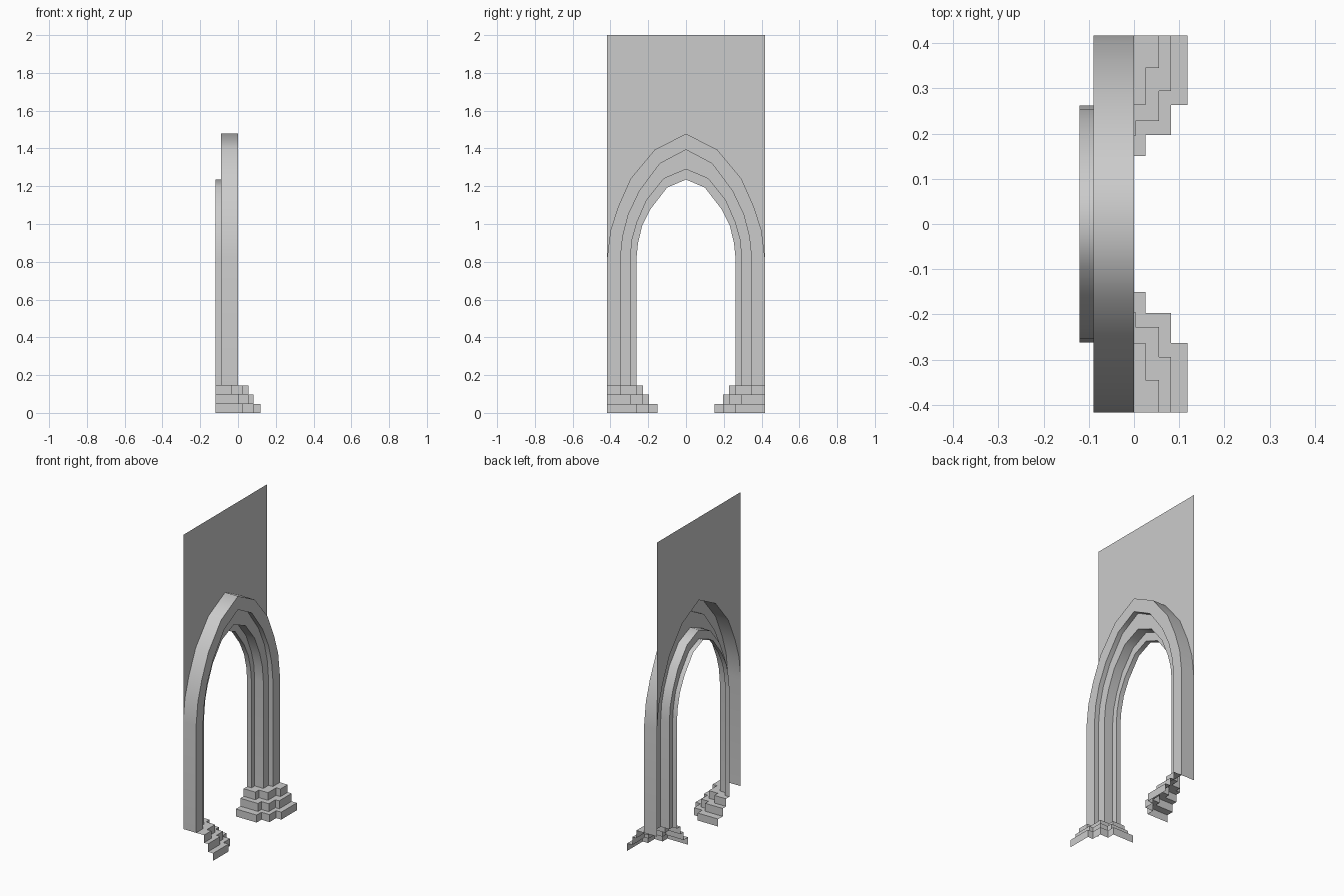
import bpy, bmesh, math

if "Cube" in bpy.data.objects:
    bpy.data.objects.remove(bpy.data.objects["Cube"])

HALF, TOP, BACK, WALL = 0.417, 2.0, -0.12, -0.09
PLINTH_TOP = 0.145

# Half arch outlines (y, z), springing line to apex, outermost first
CURVES = [
    [(HALF, .825), (.40, .965), (.36, 1.09), (.293, 1.24), (.166, 1.393), (0, 1.478)],
    [(.347, .82), (.335, .935), (.305, 1.05), (.246, 1.175), (.138, 1.32), (0, 1.393)],
    [(.295, .82), (.285, .92), (.259, 1.01), (.209, 1.125), (.117, 1.24), (0, 1.29)],
    [(.262, .82), (.254, .90), (.232, .99), (.187, 1.08), (.10, 1.193), (0, 1.235)],
]
CURVES = [[(c[0][0], PLINTH_TOP)] + c for c in CURVES]
FACES = [0.0, -0.03, WALL]      # depth of each stepped arch face


def loft(name, rows, smooth=False):
    """Skin a grid of points, then mirror it across y = 0."""
    bm = bmesh.new()
    grid = [[bm.verts.new(p) for p in row] for row in rows]
    for a, b in zip(grid, grid[1:]):
        for i in range(len(a) - 1):
            bm.faces.new((a[i], a[i + 1], b[i + 1], b[i]))
    me = bpy.data.meshes.new(name)
    bm.to_mesh(me)
    bm.free()
    ob = bpy.data.objects.new(name, me)
    bpy.context.collection.objects.link(ob)
    mod = ob.modifiers.new("mirror", 'MIRROR')
    mod.use_axis = (False, True, False)
    mod.merge_threshold = 0.0005
    bpy.ops.object.select_all(action='DESELECT')
    bpy.context.view_layer.objects.active = ob
    ob.select_set(True)
    bpy.ops.object.modifier_apply(modifier=mod.name)
    if smooth:
        bpy.ops.object.shade_smooth_by_angle(angle=math.radians(62))
    return ob


def at_depth(curve, x):
    return [(x, y, z) for y, z in curve]


# Stepped arch moulding: outer side, then face / reveal pairs going inward
rows = [at_depth(CURVES[0], WALL)]
for k, x in enumerate(FACES):
    rows += [at_depth(CURVES[k], x), at_depth(CURVES[k + 1], x)]
rows.append(at_depth(CURVES[3], BACK))
loft("arch_moulding", rows, smooth=True)

# Flat wall above the outer arch line
outer = CURVES[0][1:]
loft("wall", [[(WALL, y, TOP) for y, z in outer], at_depth(outer, WALL)])


def footprint(xs, ys, z):
    pts = [(xs[0], HALF)]
    for i in range(3):
        pts.append((xs[i], ys[i]))
        pts.append((xs[i + 1] if i < 2 else BACK, ys[i]))
    return [(x, y, z) for x, y in pts]


# Stepped plinths: three tiers shrinking up to the arch footprint
TIERS = [
    ((.118, .082, .025), (.263, .197, .15), 0, .047),
    ((.082, .055, .003), (.294, .228, .195), .047, .097),
    ((.055, .025, -.038), (.345, .263, .228), .097, PLINTH_TOP),
]
rows = []
for xs, ys, z0, z1 in TIERS:
    rows += [footprint(xs, ys, z0), footprint(xs, ys, z1)]
rows.append(footprint(FACES, [c[0][0] for c in CURVES[1:]], PLINTH_TOP))
loft("plinths", rows)
